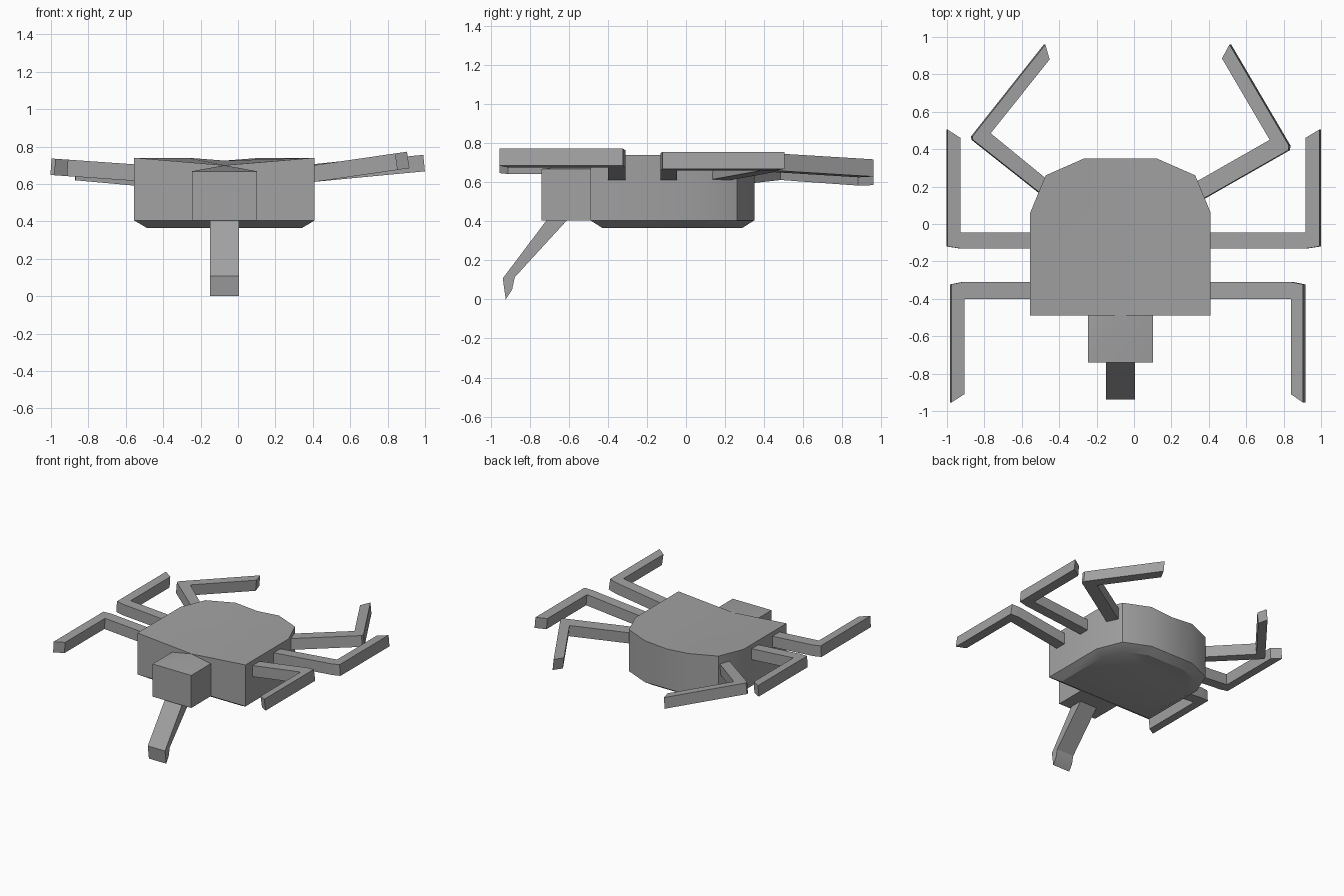
import bpy
import bmesh

cube = bpy.data.objects.get("Cube")
if cube:
    bpy.data.objects.remove(cube, do_unlink=True)

grey = bpy.data.materials.new("matte grey")
grey.use_nodes = True
colour = (0.36, 0.36, 0.36, 1)
grey.diffuse_color = colour
grey.node_tree.nodes["Principled BSDF"].inputs["Base Color"].default_value = colour

CX = -0.0725  # centre line of body, head and snout


def loft(name, rings, caps=True):
    """Join matching rings of points with side walls; return object and bmesh."""
    bm = bmesh.new()
    loops = [[bm.verts.new(p) for p in ring] for ring in rings]
    n = len(rings[0])
    for a, b in zip(loops, loops[1:]):
        for i in range(n):
            j = (i + 1) % n
            bm.faces.new((a[i], a[j], b[j], b[i]))
    bm.faces.new(loops[0][::-1])
    if caps:
        bm.faces.new(loops[-1])
    return bm, loops[-1]


def finish(name, bm):
    bmesh.ops.recalc_face_normals(bm, faces=bm.faces)
    mesh = bpy.data.meshes.new(name)
    bm.to_mesh(mesh)
    bm.free()
    mesh.materials.append(grey)
    obj = bpy.data.objects.new(name, mesh)
    bpy.context.collection.objects.link(obj)
    bpy.ops.object.select_all(action='DESELECT')
    obj.select_set(True)
    bpy.context.view_layer.objects.active = obj
    bpy.ops.object.shade_smooth_by_angle(angle=0.52)


# Body shell: mirrored half outline, chamfered belly, shallow valley on top
half = [(0.4825, -0.49), (0.4825, 0.06), (0.4, 0.26), (0.195, 0.35)]
outline = [(0, -0.49)] + half + [(0, 0.35)] + [(-x, y) for x, y in reversed(half)]
valley = {0: 0.70, 5: 0.725}
belly = [(CX + x * 0.86, -0.07 + (y + 0.07) * 0.85, 0.365) for x, y in outline]
rim = [(CX + x, y, 0.405) for x, y in outline]
top = [(CX + x, y, valley.get(i, 0.74)) for i, (x, y) in enumerate(outline)]
bm, ring = loft("body", [belly, rim, top], caps=False)
bm.faces.new(ring[:6])
bm.faces.new(ring[5:] + ring[:1])
finish("body", bm)

# Head: box whose top rises to a peak against the body
plan = [(-0.173, -0.74), (0.173, -0.74), (0.173, -0.49), (0, -0.49), (-0.173, -0.49)]
low = [(CX + x, y, 0.405) for x, y in plan]
high = [(CX + x, y, 0.70 if x == 0 else 0.668) for x, y in plan]
bm, ring = loft("head", [low, high], caps=False)
bm.faces.new((ring[0], ring[1], ring[3]))
bm.faces.new(ring[1:4])
bm.faces.new((ring[0], ring[3], ring[4]))
finish("head", bm)

# Snout: bent side profile extruded across
profile = [(-0.605, 0.41), (-0.71, 0.41), (-0.938, 0.108),
           (-0.923, 0), (-0.89, 0.05), (-0.877, 0.113)]
bm, ring = loft("snout", [[(CX + s * 0.077, y, z) for y, z in profile] for s in (-1, 1)])
finish("snout", bm)


def leg(name, plan, root_x, root_top, slope):
    """Bent beam from a plan outline, tilted upward away from the body."""
    side = 1 if root_x > 0 else -1
    height = 0.088

    def tilt(x, y, drop):
        z = root_top + slope * (x - root_x) * side - drop
        return (x + side * slope * (drop - height / 2), y, z)

    bm, ring = loft(name, [[tilt(x, y, d) for x, y in plan] for d in (height, 0)])
    finish(name, bm)


def bent_plan(root, outer, inner, near, far, end, bevel):
    """Plan of a straight leg with its lower part turned along y."""
    s = 1 if outer > 0 else -1
    turn = 1 if end > far else -1
    return [(root, near), (inner, near), (inner, end - turn * 0.045), (outer, end),
            (outer, far + turn * bevel), (outer - s * 0.065, far), (root, far)]


# Front and middle legs
leg("front_left_leg", bent_plan(0.38, 0.91, 0.845, -0.4, -0.31, -0.955, 0.013),
    0.41, 0.70, 0.145)
leg("front_right_leg", bent_plan(-0.53, -0.98, -0.91, -0.4, -0.31, -0.955, 0.013),
    -0.555, 0.705, 0.07)
leg("middle_left_leg", bent_plan(0.38, 0.995, 0.92, -0.045, -0.13, 0.505, 0.01),
    0.41, 0.70, 0.095)
leg("middle_right_leg", bent_plan(-0.53, -1, -0.93, -0.045, -0.13, 0.505, 0.01),
    -0.555, 0.705, 0.07)

# Back legs, splayed diagonally
leg("back_left_leg", [(0.33, 0.11), (0.83, 0.395), (0.832, 0.42), (0.515, 0.96),
                      (0.475, 0.885), (0.73, 0.45), (0.30, 0.205)],
    0.38, 0.703, 0.104)
leg("back_right_leg", [(-0.46, 0.13), (-0.865, 0.45), (-0.868, 0.468), (-0.478, 0.96),
                       (-0.455, 0.88), (-0.77, 0.485), (-0.44, 0.215)],
    -0.48, 0.673, 0.09)
